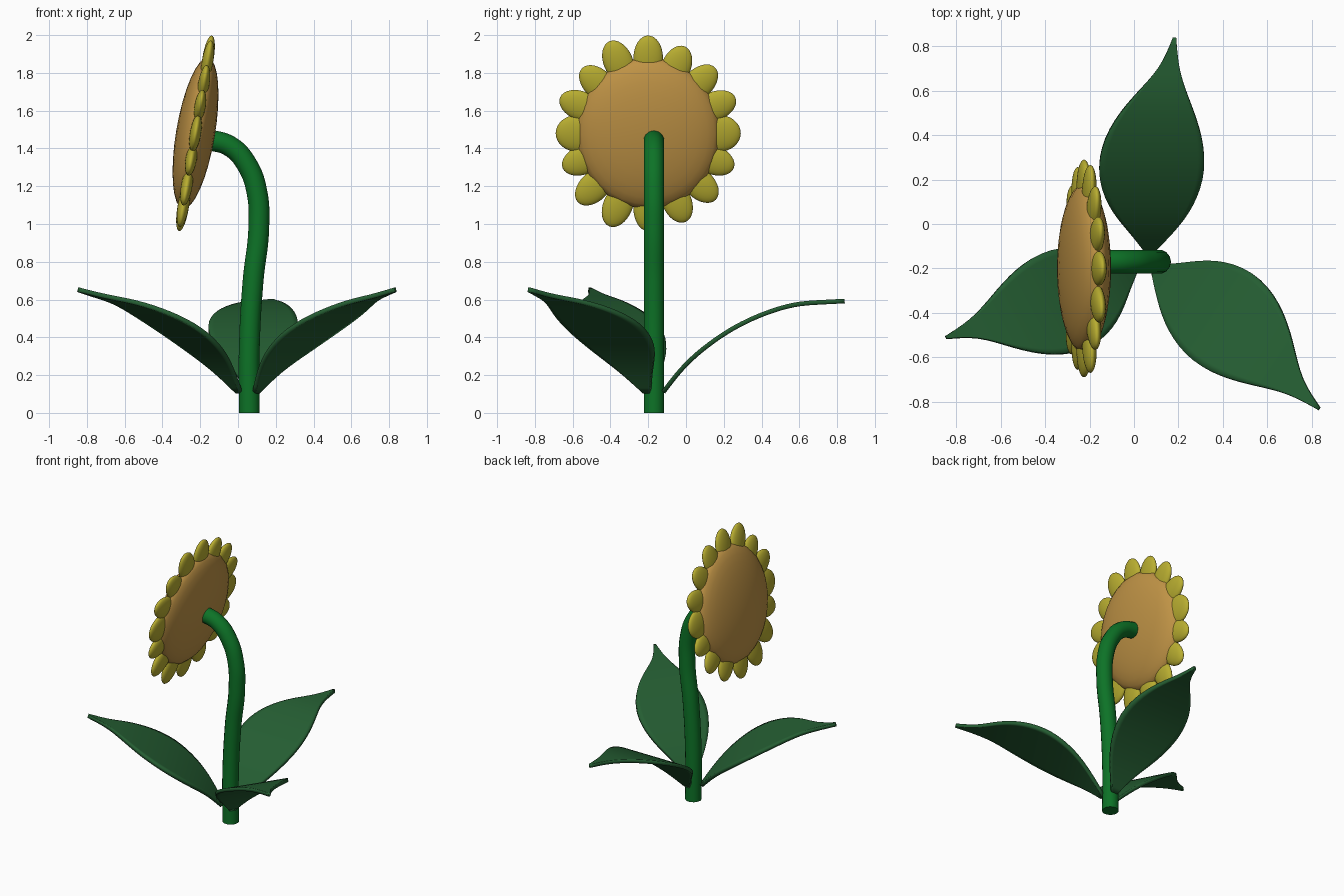
import bpy, bmesh
from math import radians, pi
from mathutils import Matrix, Vector

cube = bpy.data.objects.get("Cube")
if cube:
    bpy.data.objects.remove(cube)


def material(name, rgb):
    m = bpy.data.materials.new(name)
    m.use_nodes = True
    m.diffuse_color = (*rgb, 1)
    m.node_tree.nodes["Principled BSDF"].inputs["Base Color"].default_value = (*rgb, 1)
    return m


STEM = material("stem_green", (0.004, 0.17, 0.02))
LEAF = material("leaf_green", (0.018, 0.11, 0.032))
SEED = material("seed_brown", (0.52, 0.29, 0.06))
PETAL = material("petal_yellow", (0.48, 0.42, 0.03))


def mesh_object(name, bm, mat):
    bmesh.ops.recalc_face_normals(bm, faces=bm.faces)
    for f in bm.faces:
        f.smooth = True
    me = bpy.data.meshes.new(name)
    bm.to_mesh(me)
    bm.free()
    me.materials.append(mat)
    ob = bpy.data.objects.new(name, me)
    bpy.context.collection.objects.link(ob)
    return ob


def ellipsoid(name, matrix, radii, mat):
    bm = bmesh.new()
    # poles lie along the flat axis
    turn = Matrix.Rotation(pi / 2, 4, "Y")
    bmesh.ops.create_uvsphere(bm, u_segments=32, v_segments=16, radius=1,
                              matrix=matrix @ Matrix.Diagonal((*radii, 1)) @ turn)
    return mesh_object(name, bm, mat)


def sharpen(ob):
    bpy.ops.object.select_all(action="DESELECT")
    ob.select_set(True)
    bpy.context.view_layer.objects.active = ob
    if ob.type == "CURVE":
        bpy.ops.object.convert(target="MESH")
    bpy.ops.object.shade_smooth_by_angle(angle=radians(40))


# Stem: a round tube bending over into the flower head
STEM_Y = -0.17
path = [(0.06, 0), (0.06, 0.35), (0.08, 0.7), (0.11, 0.98), (0.1, 1.17),
        (0.05, 1.31), (-0.04, 1.41), (-0.17, 1.45)]
curve = bpy.data.curves.new("stem", "CURVE")
curve.dimensions = "3D"
curve.bevel_depth = 0.055
curve.bevel_resolution = 5
curve.use_fill_caps = True
spline = curve.splines.new("BEZIER")
spline.bezier_points.add(len(path) - 1)
for point, (x, z) in zip(spline.bezier_points, path):
    point.co = (x, STEM_Y, z)
    point.handle_left_type = point.handle_right_type = "AUTO"
curve.materials.append(STEM)
stem = bpy.data.objects.new("stem", curve)
bpy.context.collection.objects.link(stem)
sharpen(stem)

# Flower head: a tilted lens ringed by petals
head = Matrix.Translation((-0.225, -0.2, 1.48)) @ Matrix.Rotation(radians(9.5), 4, "Y")
ellipsoid("seed_disc", head, (0.103, 0.38, 0.405), SEED)

reach = [0.525, 0.535, 0.495, 0.505, 0.49, 0.49, 0.525, 0.54,
         0.525, 0.515, 0.505, 0.49, 0.49, 0.5, 0.5, 0.505]
for i, r in enumerate(reach):
    width = 0.1 if i in (4, 12) else 0.078
    spot = head @ Matrix.Rotation(i * 2 * pi / len(reach), 4, "X") @ Matrix.Translation((0, 0, r - 0.12))
    ellipsoid(f"petal_{i + 1}", spot, (0.03, width, 0.12), PETAL)

# Leaves: rows of (y, left x, right x, height), turned about the stem
rows = [(-0.12, 0.05, 0.09, 0.11), (-0.03, -0.02, 0.18, 0.23), (0.08, -0.12, 0.27, 0.335),
        (0.25, -0.175, 0.33, 0.455), (0.43, -0.12, 0.3, 0.535), (0.58, 0, 0.24, 0.578),
        (0.7, 0.12, 0.2, 0.585), (0.84, 0.175, 0.19, 0.592)]
COLUMNS = 5
pivot = Vector((0.06, STEM_Y, 0))


def leaf(name, degrees, lift, length):
    turn = Matrix.Rotation(radians(degrees), 4, "Z")
    bm = bmesh.new()
    grid = []
    for y, left, right, z in rows:
        t = (y - rows[0][0]) / (rows[-1][0] - rows[0][0])
        line = []
        for c in range(COLUMNS):
            x = left + (right - left) * c / (COLUMNS - 1)
            p = Vector((x, y * length, z + lift * t ** 3 - lift * t * (1 - t))) - pivot
            line.append(bm.verts.new(turn @ p + pivot))
        grid.append(line)
    for a, b in zip(grid, grid[1:]):
        for c in range(COLUMNS - 1):
            bm.faces.new((a[c], a[c + 1], b[c + 1], b[c]))
    ob = mesh_object(name, bm, LEAF)
    sub = ob.modifiers.new("smooth", "SUBSURF")
    sub.levels = sub.render_levels = 2
    sub.boundary_smooth = "PRESERVE_CORNERS"
    thick = ob.modifiers.new("thickness", "SOLIDIFY")
    thick.thickness = 0.024
    thick.offset = 0
    sharpen(ob)


leaf("back_leaf", 0, 0, 1)
leaf("right_leaf", 117.9, 0.06, 0.94)
leaf("left_leaf", -123.6, 0.06, 1)
